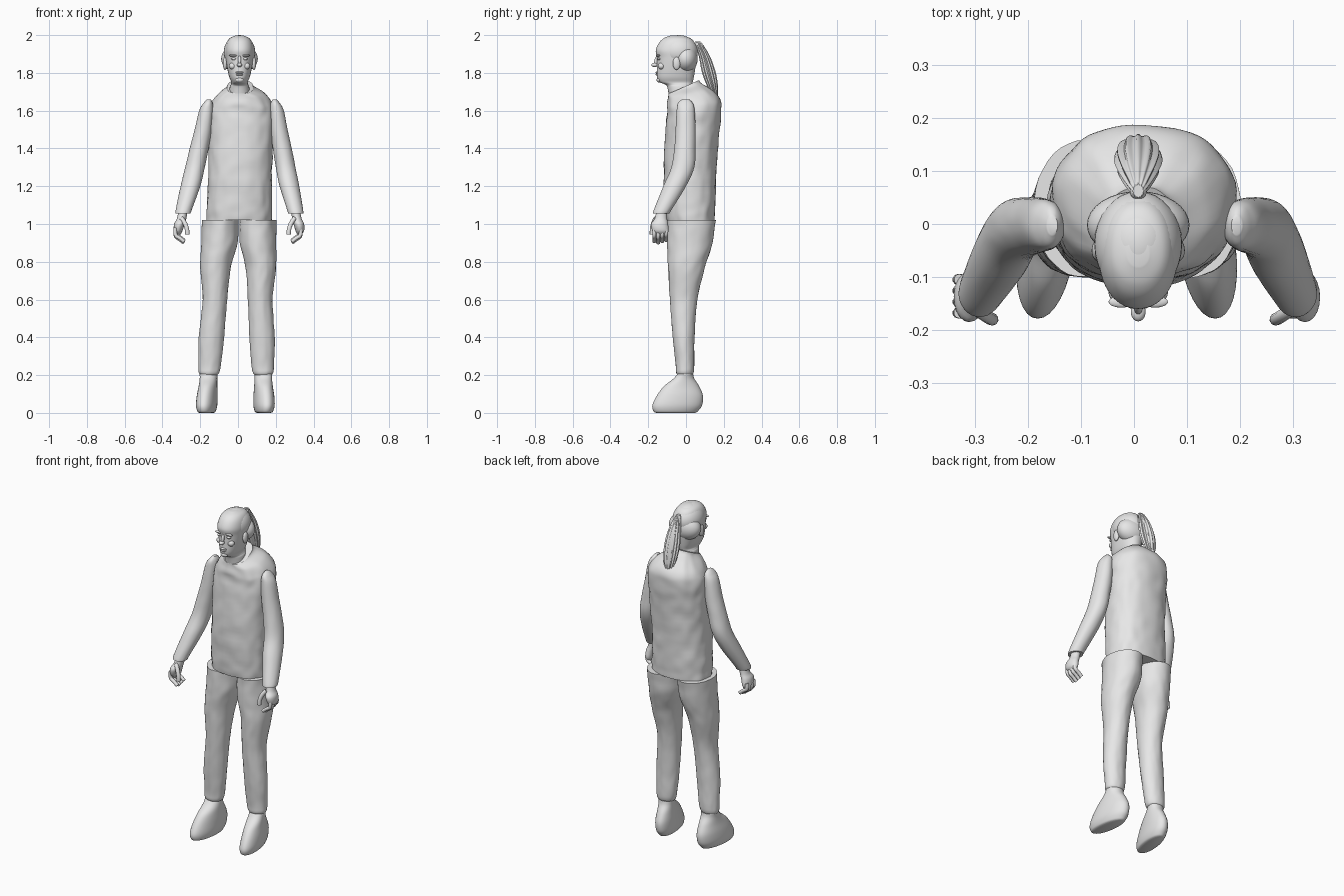
import bpy, bmesh, math
from mathutils import Vector, noise

if "Cube" in bpy.data.objects:
    bpy.data.objects.remove(bpy.data.objects["Cube"], do_unlink=True)

GREY = (0.8, 0.8, 0.8, 1)
mat = bpy.data.materials.new("light_grey")
mat.use_nodes = True
mat.diffuse_color = GREY
mat.node_tree.nodes["Principled BSDF"].inputs["Base Color"].default_value = GREY

HEAD_X = 0.008
SIDES = (("right", -1), ("left", 1))


def lean(z):
    """Sideways lean of the body's middle line at a height."""
    return 0.021 * z - 0.015


def finish(obj, angle=50):
    obj.data.materials.clear()
    obj.data.materials.append(mat)
    bpy.ops.object.select_all(action="DESELECT")
    obj.select_set(True)
    bpy.context.view_layer.objects.active = obj
    if obj.type == "MESH":
        bpy.ops.object.shade_smooth_by_angle(angle=math.radians(angle))
    return obj


def spline(a, b, c, d, t):
    """Smooth step from b to c, with a and d as neighbours."""
    return [q + 0.5 * t * (r - p + t * (2 * p - 5 * q + 4 * r - s + t * (3 * (q - r) + s - p)))
            for p, q, r, s in zip(a, b, c, d)]


def loft(name, rings, side=1, mid=None, n=32, steps=5, power=2.0,
         tilt=0, shear=0, ridges=0, bump=0):
    """Skin over level rings, each (z, x, front y, back y, half width)."""
    last = len(rings) - 1
    fine = [spline(rings[max(i - 1, 0)], rings[i], rings[i + 1], rings[min(i + 2, last)], k / steps)
            for i in range(last) for k in range(steps)] + [rings[-1]]
    bm = bmesh.new()
    loops = []
    for i, (z, x, front, back, half) in enumerate(fine):
        cx = side * x + (lean(z) if mid is None else mid)
        cy, depth = (front + back) / 2, (back - front) / 2
        slope = tilt * (i / (len(fine) - 1)) ** 3
        loop = []
        for k in range(n):
            a = math.tau * k / n
            c, s = math.cos(a), math.sin(a)
            u = math.copysign(abs(c) ** (2 / power), c)
            v = math.copysign(abs(s) ** (2 / power), s)
            grow = 1 + 0.09 * math.cos(ridges * a) if ridges else 1
            if bump:
                grow += bump * noise.noise(Vector((c * 3 + side, s * 3, z * 16)))
            dy = v * depth * grow
            loop.append(bm.verts.new((cx + u * half * grow - side * shear * dy,
                                      cy + dy, z + slope * dy)))
        loops.append(loop)
    for low, high in zip(loops, loops[1:]):
        for k in range(n):
            j = (k + 1) % n
            bm.faces.new((low[k], low[j], high[j], high[k]))
    bm.faces.new(loops[0])
    bm.faces.new(loops[-1])
    bmesh.ops.recalc_face_normals(bm, faces=bm.faces)
    mesh = bpy.data.meshes.new(name)
    bm.to_mesh(mesh)
    bm.free()
    obj = bpy.data.objects.new(name, mesh)
    bpy.context.collection.objects.link(obj)
    return finish(obj)


def blob(name, place, size, turn=0):
    bpy.ops.mesh.primitive_uv_sphere_add(segments=32, ring_count=20, location=place,
                                         rotation=(turn, 0, 0))
    obj = bpy.context.object
    obj.name = name
    obj.scale = size
    return finish(obj)


def tube(name, points, radius):
    curve = bpy.data.curves.new(name, "CURVE")
    curve.dimensions = "3D"
    curve.bevel_depth = radius
    curve.bevel_resolution = 3
    curve.use_fill_caps = True
    line = curve.splines.new("NURBS")
    line.points.add(len(points) - 1)
    for p, co in zip(line.points, points):
        p.co = (*co, 1)
    line.order_u = 3
    line.use_endpoint_u = True
    obj = bpy.data.objects.new(name, curve)
    bpy.context.collection.objects.link(obj)
    return finish(obj)


# Sleeveless-shaped torso with a sloping collar
loft("torso", [
    (1.02, 0, -.10, .15, .172), (1.1, 0, -.11, .155, .172), (1.3, 0, -.118, .162, .168),
    (1.5, 0, -.108, .178, .172), (1.6, 0, -.10, .188, .172), (1.65, 0, -.098, .178, .155),
    (1.69, 0, -.095, .135, .122), (1.715, -.008, -.095, .085, .08),
    (1.725, -.01, -.095, .07, .07)], n=64, steps=8, power=2.3, tilt=.45, bump=.035)

for label, s in SIDES:
    # Trouser leg, cut flat at the waist and gathered at the ankle
    loft(label + "_leg", [
        (.2, .143, -.045, .03, .043), (.215, .143, -.052, .04, .055), (.26, .14, -.055, .044, .06),
        (.4, .134, -.07, .045, .067), (.6, .12, -.085, .06, .065), (.77, .12, -.095, .10, .081),
        (.9, .102, -.10, .14, .096), (1.022, .1, -.10, .157, .097)],
        side=s, n=40, steps=8, bump=.03)
    # Rounded boot, toes turned a little outward
    loft(label + "_boot", [
        (0, .152, -.155, .05, .035), (.008, .152, -.172, .062, .046), (.04, .152, -.178, .085, .054),
        (.09, .15, -.155, .09, .053), (.14, .147, -.118, .07, .048), (.18, .145, -.068, .045, .046),
        (.205, .145, -.046, .038, .047)], side=s, power=2.1, shear=.12)
    # Sleeve
    loft(label + "_sleeve", [
        (1.055, .296, -.172, -.088, .038), (1.07, .296, -.172, -.08, .042),
        (1.2, .262, -.12, 0, .052), (1.3, .24, -.078, .044, .052), (1.4, .22, -.062, .05, .05),
        (1.5, .2, -.055, .05, .046), (1.6, .186, -.05, .046, .038),
        (1.64, .178, -.042, .036, .024), (1.66, .174, -.02, .015, .01)], side=s, bump=.02)
    # Hand: palm, four curled fingers, thumb
    loft(label + "_palm", [
        (.945, .32, -.16, -.1, .012), (.965, .322, -.178, -.092, .023),
        (1.0, .316, -.185, -.095, .028), (1.03, .305, -.165, -.1, .025),
        (1.08, .296, -.155, -.1, .024)], side=s, n=20)
    for f in range(4):
        y = -.168 + f * .021
        drop = .006 * abs(f - 1)
        tube(f"{label}_finger_{f + 1}", [
            (s * .33, y, .98), (s * .338, y, .935 + drop), (s * .305, y, .918 + drop),
            (s * .285, y, .9 + drop)], .0105)
    tube(label + "_thumb", [(s * .3, -.16, 1.03), (s * .268, -.182, .995),
                            (s * .268, -.18, .945)], .012)

# Head and neck
loft("head", [
    (1.64, 0, -.085, .03, .058), (1.72, 0, -.098, .03, .052), (1.738, 0, -.11, .032, .046),
    (1.752, 0, -.142, .036, .044), (1.78, 0, -.154, .042, .055), (1.83, 0, -.154, .05, .066),
    (1.88, 0, -.154, .055, .073), (1.92, 0, -.16, .056, .075), (1.96, 0, -.142, .045, .067),
    (1.985, 0, -.115, .02, .05), (1.998, 0, -.08, -.03, .02)],
    mid=HEAD_X, n=40, steps=6, power=2.15)

# Face
blob("nose_bridge", (HEAD_X, -.156, 1.865), (.009, .012, .03), -.3)
blob("nose_tip", (HEAD_X, -.166, 1.842), (.014, .018, .011))
blob("upper_lip", (HEAD_X, -.153, 1.802), (.022, .009, .006))
blob("lower_lip", (HEAD_X, -.151, 1.791), (.019, .01, .006))
blob("chin", (HEAD_X, -.142, 1.763), (.022, .014, .014))
for label, s in SIDES:
    blob(label + "_brow", (HEAD_X + s * .032, -.147, 1.892), (.024, .011, .006))
    blob(label + "_eye", (HEAD_X + s * .03, -.143, 1.874), (.014, .011, .007))
    blob(label + "_cheek", (HEAD_X + s * .036, -.13, 1.836), (.02, .018, .018))
    blob(label + "_ear", (HEAD_X + s * .076, -.05, 1.85), (.012, .02, .034))

# Hair: cap over the skull, fuller back, tie and ridged ponytail
blob("hair_cap", (HEAD_X, -.038, 1.912), (.083, .1, .088))
blob("hair_back", (HEAD_X, -.002, 1.875), (.097, .064, .075))
blob("hair_tie", (HEAD_X, .062, 1.95), (.016, .016, .014))
loft("ponytail", [
    (1.65, 0, .15, .165, .01), (1.72, 0, .118, .168, .034), (1.8, 0, .088, .155, .042),
    (1.88, 0, .072, .128, .035), (1.94, 0, .055, .095, .02), (1.965, 0, .05, .075, .01)],
    mid=HEAD_X, n=72, steps=6, ridges=12)
